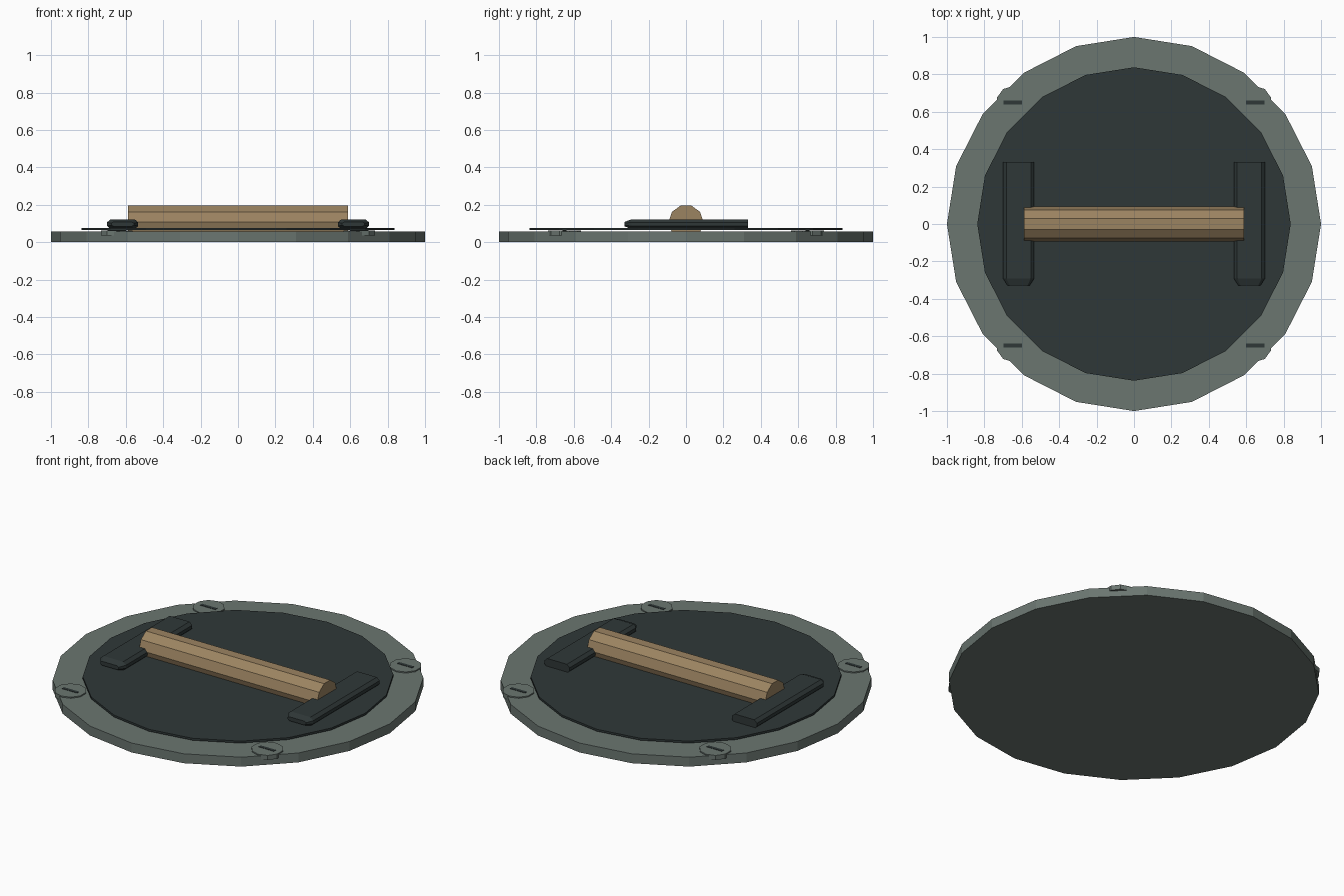
import bpy
import math

if "Cube" in bpy.data.objects:
    bpy.data.objects.remove(bpy.data.objects["Cube"], do_unlink=True)


def material(name, rgb):
    m = bpy.data.materials.new(name)
    m.use_nodes = True
    m.diffuse_color = (*rgb, 1)
    m.node_tree.nodes["Principled BSDF"].inputs["Base Color"].default_value = (*rgb, 1)
    return m


stone = material("grey green metal", (0.145, 0.18, 0.163))
iron = material("dark iron", (0.028, 0.039, 0.039))
wood = material("tan wood", (0.33, 0.228, 0.12))


def loft(name, loops, mat):
    """Closed solid from a stack of matching loops of points."""
    n = len(loops[0])
    verts = [p for loop in loops for p in loop]
    faces = [tuple(reversed(range(n))), tuple(range(len(verts) - n, len(verts)))]
    for k in range(len(loops) - 1):
        for i in range(n):
            j = (i + 1) % n
            faces.append((k * n + i, k * n + j, (k + 1) * n + j, (k + 1) * n + i))
    mesh = bpy.data.meshes.new(name)
    mesh.from_pydata(verts, [], faces)
    mesh.materials.append(mat)
    obj = bpy.data.objects.new(name, mesh)
    bpy.context.collection.objects.link(obj)
    return obj


def ring(radius, sides, start=math.pi / 2):
    return [(radius * math.cos(start + math.tau * i / sides),
             radius * math.sin(start + math.tau * i / sides)) for i in range(sides)]


def disc(name, x, y, z0, z1, radius, sides, mat):
    loft(name, [[(x + a, y + b, z) for a, b in ring(radius, sides)] for z in (z0, z1)], mat)


# Base disc and thin cover plate
disc("base_disc", 0, 0, 0, 0.056, 1.0, 20, stone)
disc("cover_plate", 0, 0, 0.064, 0.076, 0.838, 20, iron)

# Ten sided grip bar running left to right
loft("grip_bar", [[(x, a, 0.107 + b) for a, b in ring(0.093, 10, 0)]
                  for x in (-0.587, 0.587)], wood)


# Flat side rails with bevelled long edges and a tapered front end
def octagon(w, h, cw, ch):
    return [(w, -h + ch), (w, h - ch), (w - cw, h), (-w + cw, h),
            (-w, h - ch), (-w, -h + ch), (-w + cw, -h), (w - cw, -h)]


full = octagon(0.083, 0.026, 0.018, 0.016)
tip = octagon(0.06, 0.012, 0.012, 0.007)
for side, sx in (("right", -1), ("left", 1)):
    loft(side + "_rail", [[(sx * 0.617 + a, y, 0.096 + b) for a, b in section]
                          for y, section in ((0.332, full), (-0.292, full), (-0.328, tip))], iron)

# Corner bolts with a dark slot
for side, sx in (("right", -1), ("left", 1)):
    for end, sy in (("front", -1), ("back", 1)):
        x, y = sx * 0.648, sy * 0.65
        disc(f"{end}_{side}_bolt", x, y, 0.035, 0.063, 0.088, 10, stone)
        corners = [(-0.05, -0.01), (0.05, -0.01), (0.05, 0.01), (-0.05, 0.01)]
        loft(f"{end}_{side}_bolt_slot",
             [[(x + a, y + b, z) for a, b in corners] for z in (0.06, 0.065)], iron)

# Consistent outward normals
import bmesh
for obj in bpy.context.collection.objects:
    if obj.type == "MESH":
        bm = bmesh.new()
        bm.from_mesh(obj.data)
        bmesh.ops.recalc_face_normals(bm, faces=bm.faces)
        bm.to_mesh(obj.data)
        bm.free()
